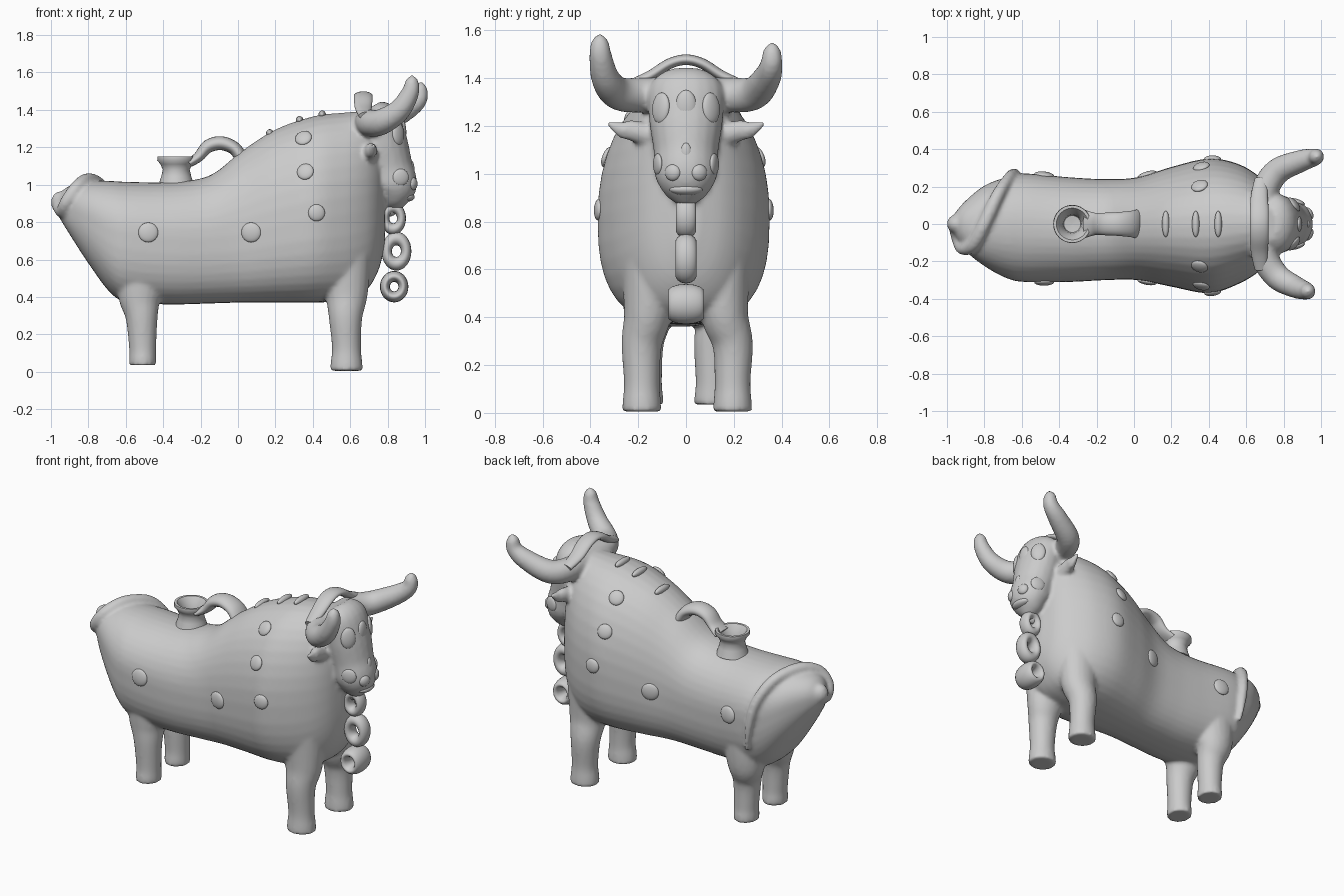
import bpy, bmesh, math
from mathutils import Vector
from mathutils.bvhtree import BVHTree

if "Cube" in bpy.data.objects:
    bpy.data.objects.remove(bpy.data.objects["Cube"])


def spline(rows, k=5):
    """Catmull-Rom interpolation of tuples."""
    out = []
    for i in range(len(rows) - 1):
        p = [rows[max(0, min(len(rows) - 1, i + d))] for d in (-1, 0, 1, 2)]
        for j in range(k):
            t = j / k
            out.append(tuple(
                0.5 * (2 * b + (c - a) * t + (2 * a - 5 * b + 4 * c - d) * t * t
                       + (3 * b - a - 3 * c + d) * t ** 3) for a, b, c, d in zip(*p)))
    return out + [tuple(rows[-1])]


def skin(name, rings):
    """Closed mesh from a list of point rings."""
    bm = bmesh.new()
    vs = [[bm.verts.new(p) for p in r] for r in rings]
    n = len(vs[0])
    for a, b in zip(vs, vs[1:]):
        for i in range(n):
            bm.faces.new((a[i], a[(i + 1) % n], b[(i + 1) % n], b[i]))
    bm.faces.new(vs[0])
    bm.faces.new(vs[-1])
    bmesh.ops.recalc_face_normals(bm, faces=bm.faces)
    me = bpy.data.meshes.new(name)
    bm.to_mesh(me)
    bm.free()
    ob = bpy.data.objects.new(name, me)
    bpy.context.collection.objects.link(ob)
    return smooth(ob)


def smooth(ob):
    bpy.ops.object.select_all(action='DESELECT')
    ob.select_set(True)
    bpy.context.view_layer.objects.active = ob
    bpy.ops.object.shade_smooth_by_angle(angle=math.radians(50))
    return ob


def tube(name, rows, side, n=20):
    """Sweep an ellipse; rows are (x, y, z, radius along side, other radius)."""
    pts = spline(rows)
    rings = []
    for i, p in enumerate(pts):
        t = (Vector(pts[min(i + 1, len(pts) - 1)][:3]) - Vector(pts[max(i - 1, 0)][:3])).normalized()
        w = Vector(side)
        w = (w - t * w.dot(t)).normalized()
        u = t.cross(w)
        rings.append([Vector(p[:3]) + w * (p[3] * math.cos(a)) + u * (p[4] * math.sin(a))
                      for a in (2 * math.pi * j / n for j in range(n))])
    return skin(name, rings)


def ball(name, loc, scale, normal=None):
    bpy.ops.mesh.primitive_uv_sphere_add(segments=24, ring_count=14, radius=1, location=loc)
    ob = bpy.context.object
    ob.name = name
    ob.scale = scale
    if normal:
        ob.rotation_euler = Vector(normal).to_track_quat('Z', 'Y').to_euler()
    return smooth(ob)


# Body: x, bottom, top, height of widest point, half width, y centre
sections = [(-0.97, .85, .93, .89, .04, 0), (-0.91, .75, .99, .88, .125, -.01),
            (-0.80, .58, 1.02, .83, .215, -.01), (-0.68, .42, 1.02, .77, .27, -.02),
            (-0.58, .37, 1.015, .75, .29, -.02), (-0.35, .36, 1.015, .72, .28, -.03),
            (-0.15, .365, 1.05, .72, .27, -.03), (0.02, .37, 1.18, .74, .275, -.025),
            (0.20, .37, 1.295, .78, .32, -.015), (0.40, .37, 1.365, .82, .36, -.01),
            (0.56, .38, 1.385, .84, .32, 0), (0.68, .43, 1.39, .86, .245, 0),
            (0.75, .54, 1.36, .88, .16, 0), (0.785, .68, 1.25, .92, .06, 0)]
rings = []
for x, lo, hi, mid, hw, yc in spline(sections):
    ring = []
    for j in range(40):
        a = 2 * math.pi * j / 40
        c, s = math.cos(a), math.sin(a)
        e = 2 / (2.1 if s > 0 else 2.7)
        h = (hi - mid) if s > 0 else (mid - lo)
        ring.append((x, yc + hw * math.copysign(abs(c) ** e, c), mid + h * math.copysign(abs(s) ** e, s)))
    rings.append(ring)
body = skin("bull_body", rings)
bvh = BVHTree.FromObject(body, bpy.context.evaluated_depsgraph_get())
parts = [body]

# Legs
for yt, yb in ((-.16, -.185), (.16, .195)):
    parts.append(tube("front_leg", [(.57, yt, .62, .14, .11), (.58, yt, .42, .115, .1),
        (.575, yb, .29, .09, .085), (.58, yb, .13, .078, .075), (.58, yb, .05, .085, .08),
        (.58, yb, .005, .088, .082)], (1, 0, 0)))
for yt, yb in ((-.16, -.175), (.14, .115)):
    parts.append(tube("back_leg", [(-.52, yt, .57, .14, .11), (-.525, yt, .40, .115, .1),
        (-.515, yb, .29, .086, .082), (-.51, yb, .13, .073, .075), (-.51, yb, .07, .073, .08),
        (-.51, yb, .035, .073, .08)], (1, 0, 0)))

# Head and chin
parts.append(tube("head", [(.72, 0, 1.42, .09, .05), (.75, 0, 1.36, .155, .11), (.775, 0, 1.23, .155, .13),
    (.805, 0, 1.09, .135, .13), (.84, 0, .99, .13, .12), (.845, 0, .91, .085, .075),
    (.85, 0, .87, .03, .03)], (0, 1, 0)))

# Horns and ears, tips slightly different on each side
for s, dx, dz in ((-1, 0, 0), (1, .045, -.035)):
    parts.append(tube("horn", [(.70, 0, 1.335, .075, .075), (.70, s * .17, 1.33, .072, .075),
        (.765, s * .28, 1.335, .07, .07), (.86 + dx * .6, s * .335, 1.395, .06, .06),
        (.92 + dx, s * .357, 1.49 + dz, .048, .048), (.93 + dx, s * .36, 1.555 + dz, .035, .035),
        (.93 + dx, s * .36, 1.585 + dz, .008, .008)], (.6, s * -.5, .6)))
    parts.append(tube("ear", [(.70, s * .12, 1.15, .05, .045), (.71, s * .22, 1.18, .035, .045),
        (.72, s * .27, 1.185, .025, .034), (.725, s * .33, 1.215, .008, .008)], (1, 0, 0)))

# Tail wrapped over the rump, ending in a knob
parts.append(tube("tail", [(-.62, .27, .56, .012, .012), (-.64, .275, .72, .024, .024),
    (-.67, .245, .87, .03, .03), (-.73, .15, .99, .035, .035), (-.80, 0, 1.025, .038, .038),
    (-.86, -.11, .985, .038, .038), (-.915, -.13, .91, .036, .036), (-.94, -.08, .86, .036, .036),
    (-.955, 0, .89, .04, .04)], (1, 0, 0), 14))
parts.append(ball("tail_knob", (-.953, 0, .905), (.047, .05, .06)))

# Fuse the clay parts into one soft skin
bpy.ops.object.select_all(action='DESELECT')
for ob in parts:
    ob.select_set(True)
bpy.context.view_layer.objects.active = body
bpy.ops.object.join()
remesh = body.modifiers.new("fuse", 'REMESH')
remesh.mode = 'VOXEL'
remesh.voxel_size = 0.012
remesh.use_smooth_shade = True
soft = body.modifiers.new("soften", 'SMOOTH')
soft.factor = 0.5
soft.iterations = 5

# Filling cup on the back
profile = [(.001, 1.0), (.095, 1.0), (.08, 1.045), (.072, 1.08), (.085, 1.11), (.102, 1.13), (.1, 1.15),
           (.085, 1.15), (.065, 1.12), (.05, 1.08), (.045, 1.04), (.001, 1.035)]
skin("cup", [[(-.33 + r * math.cos(a), r * math.sin(a), z)
              for a in (2 * math.pi * j / 32 for j in range(32))] for r, z in profile])

# Strap handle from cup to shoulders
tube("handle", [(-.26, 0, 1.115, .075, .022), (-.21, 0, 1.15, .06, .028), (-.16, 0, 1.205, .06, .035),
    (-.09, 0, 1.222, .063, .037), (-.02, 0, 1.195, .07, .035), (.02, 0, 1.14, .078, .035)], (0, 1, 0))

# Arched band over the crown
tube("crown_band", [(.68, -.24, 1.37, .035, .02), (.67, -.15, 1.41, .045, .022), (.67, -.07, 1.46, .05, .022),
    (.67, 0, 1.477, .05, .022), (.67, .07, 1.46, .05, .022), (.67, .15, 1.41, .045, .022),
    (.68, .24, 1.37, .035, .02)], (1, 0, 0))

# Dewlap of three hanging loops
for x, z, w, h, d in ((.83, .82, .85, 1.1, 1.5), (.847, .645, 1, 1.3, 1.6), (.835, .455, .95, 1.05, 2.7)):
    bpy.ops.mesh.primitive_torus_add(location=(x, 0, z), rotation=(math.pi / 2, 0, 0), major_radius=.052,
                                     minor_radius=.028, major_segments=32, minor_segments=14)
    ring = bpy.context.object
    ring.name = "dewlap_loop"
    ring.scale = (w, h, d)
    smooth(ring)
ball("dewlap_top", (.81, 0, .89), (.05, .035, .06))

# Round bosses on both flanks
for x, z in ((-.48, .745), (.07, .745), (.42, .85), (.36, 1.07), (.35, 1.25)):
    for s in (-1, 1):
        loc, normal, _, _ = bvh.ray_cast(Vector((x, s * 2, z)), Vector((0, -s, 0)))
        r = .053 if z < .8 else .045
        ball("flank_boss", loc, (r, r, .018), normal)

# Small ridges along the shoulders
for x, z in ((.17, 1.275), (.33, 1.345), (.45, 1.375)):
    ball("shoulder_ridge", (x, 0, z), (.02, .07, .022))

# Face details
for s in (-1, 1):
    ball("eye", (.855, s * .105, 1.275), (.045, .065, .02), (.75, s * .65, .1))
    ball("nostril", (.935, s * .055, 1.005), (.035, .035, .022), (.9, s * .4, 0))
    ball("cheek_boss", (.87, s * .118, 1.04), (.045, .045, .016), (.3, s, 0))
ball("forehead_boss", (.878, 0, 1.28), (.022, .045, .07))
ball("nose_bridge", (.925, 0, 1.085), (.018, .025, .045))
ball("lip", (.905, 0, .935), (.04, .07, .025))
